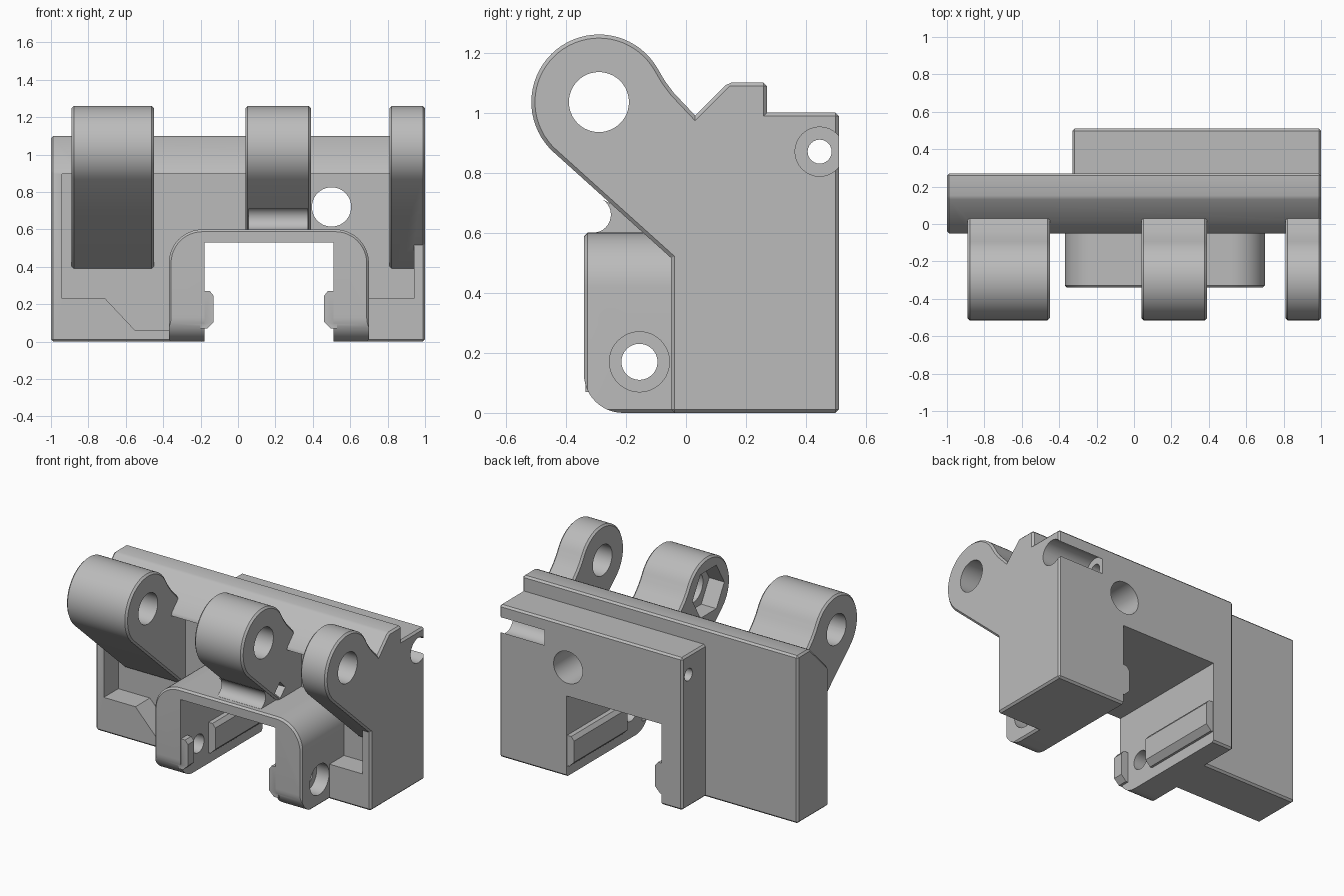
import bpy, bmesh, math
from mathutils import Vector

cube = bpy.data.objects.get("Cube")
if cube:
    bpy.data.objects.remove(cube)

grey = bpy.data.materials.new("plain_grey")
grey.use_nodes = True
grey.diffuse_color = (0.5, 0.5, 0.5, 1)
grey.node_tree.nodes["Principled BSDF"].inputs["Base Color"].default_value = (0.5, 0.5, 0.5, 1)


def arc(cu, cv, r, start, end, n):
    """Points on an arc, angles in degrees."""
    angles = [math.radians(start + (end - start) * i / n) for i in range(n + 1)]
    return [(cu + r * math.cos(t), cv + r * math.sin(t)) for t in angles]


def prism(name, axis, pts, a, b, bevel=0):
    """Extrude a profile: (y, z) along x, or (x, z) along y."""
    bm = bmesh.new()
    place = (lambda u, v: (a, u, v)) if axis == "x" else (lambda u, v: (u, a, v))
    face = bm.faces.new([bm.verts.new(place(u, v)) for u, v in pts])
    ext = bmesh.ops.extrude_face_region(bm, geom=[face])
    step = Vector((b - a, 0, 0)) if axis == "x" else Vector((0, b - a, 0))
    bmesh.ops.translate(bm, vec=step, verts=[g for g in ext["geom"] if isinstance(g, bmesh.types.BMVert)])
    bmesh.ops.recalc_face_normals(bm, faces=bm.faces)
    if bevel:
        sharp = [e for e in bm.edges if e.calc_face_angle(0) > math.radians(35)]
        bmesh.ops.bevel(bm, geom=sharp, offset=bevel, segments=1, affect="EDGES", clamp_overlap=True)
    mesh = bpy.data.meshes.new(name)
    bm.to_mesh(mesh)
    bm.free()
    mesh.materials.append(grey)
    obj = bpy.data.objects.new(name, mesh)
    bpy.context.collection.objects.link(obj)
    return obj


def rect(u0, u1, v0, v1):
    return [(u0, v0), (u1, v0), (u1, v1), (u0, v1)]


def rod(axis, u, v, r, a, b, sides=48):
    return prism("hole_cutter", axis, arc(u, v, r, 0, 360 - 360 / sides, sides - 1), a, b)


def combine(target, other, operation):
    mod = target.modifiers.new("join", "BOOLEAN")
    mod.operation = operation
    mod.solver = "EXACT"
    mod.object = other
    bpy.context.view_layer.objects.active = target
    bpy.ops.object.modifier_apply(modifier=mod.name)
    bpy.data.objects.remove(other)


CH = 0.012

# Long wall with sloped top edge, and the thick block behind it
wall_profile = [(-0.05, 0), (0.27, 0), (0.27, 1.1), (0.14, 1.1), (-0.05, 0.91)]
body = prism("carriage_body", "x", wall_profile, -1, 1, CH)
combine(body, prism("back_block", "x", rect(0.16, 0.51, 0, 1), -0.33, 1, CH), "UNION")

# Front pocket
pocket = [(-0.94, 0.897), (-0.94, 0.23), (-0.71, 0.23), (-0.55, 0.06),
          (0.6, 0.06), (0.6, 0.23), (0.94, 0.23), (0.94, 0.897)]
combine(body, prism("pocket_cutter", "y", pocket, -0.6, 0.1), "DIFFERENCE")

# Hinge arms
HY, HZ, HR = -0.29, 1.035, 0.225
arm = arc(HY, HZ, HR, 30, 228, 36)
arm += [(0.09, 0.39), (0.125, 0.39), (0.125, 0.99), (0.04, 0.98), (-0.04, 1.065), (-0.07, 1.105)]
for x0, x1 in ((-0.89, -0.45), (0.04, 0.39), (0.81, 1.0)):
    combine(body, prism("hinge_arm", "x", arm, x0, x1, CH), "UNION")

# Arched saddle with rounded lower front corners
arch = [(-0.37, 0)] + arc(-0.19, 0.42, 0.18, 180, 90, 12) + arc(0.52, 0.42, 0.18, 90, 0, 12) + [(0.7, 0)]
saddle = prism("saddle", "y", arch, -0.34, 0.13, CH)
side = arc(-0.21, 0.13, 0.13, 180, 270, 12) + [(0.13, 0), (0.13, 0.7), (-0.34, 0.7)]
combine(saddle, prism("corner_trim", "x", side, -0.6, 0.9), "INTERSECT")
combine(body, saddle, "UNION")

# Filleted web under the middle arm
web = arc(-0.31, 0.66, 0.06, 60, -80, 12) + [(-0.3, 0.57), (0.12, 0.57), (0.12, 0.78), (-0.2, 0.67)]
combine(body, prism("arm_web", "x", web, 0.055, 0.375), "UNION")

# Tunnel through the saddle and block
combine(body, prism("tunnel_cutter", "y", rect(-0.18, 0.51, -0.2, 0.53), -0.7, 0.7), "DIFFERENCE")

# Guide rails on both tunnel walls, interrupted at the cross holes
rail = [(-0.2, 0.07), (-0.165, 0.07), (-0.13, 0.105), (-0.13, 0.245), (-0.15, 0.27), (-0.2, 0.27)]
for pts in (rail, [(0.33 - u, v) for u, v in rail]):
    for y0, y1 in ((-0.335, -0.27), (-0.05, 0.505)):
        combine(body, prism("guide_rail", "y", pts, y0, y1), "UNION")

# Holes: hinge pin, nut recess, saddle screws, wall port, clamp screw, tie slot
cutters = [
    rod("x", HY, HZ, 0.1, -1.1, 1.1),
    rod("x", HY, HZ, 0.165, 0.0, 0.15, 6),
    rod("x", -0.155, 0.17, 0.06, -0.5, 0.85),
    rod("x", -0.155, 0.17, 0.1, -0.45, -0.28),
    rod("x", -0.155, 0.17, 0.1, 0.61, 0.8),
    rod("y", 0.5, 0.72, 0.105, -0.2, 0.7),
    rod("x", 0.445, 0.87, 0.04, -0.5, 1.1, 24),
    rod("x", 0.445, 0.87, 0.082, 0.67, 1.1, 32),
    rod("x", -0.12, 0.66, 0.055, 0.3, 0.45, 4),
]
for cutter in cutters:
    combine(body, cutter, "DIFFERENCE")

bpy.ops.object.select_all(action="DESELECT")
body.select_set(True)
bpy.context.view_layer.objects.active = body
bpy.ops.object.shade_smooth_by_angle(angle=math.radians(25))
